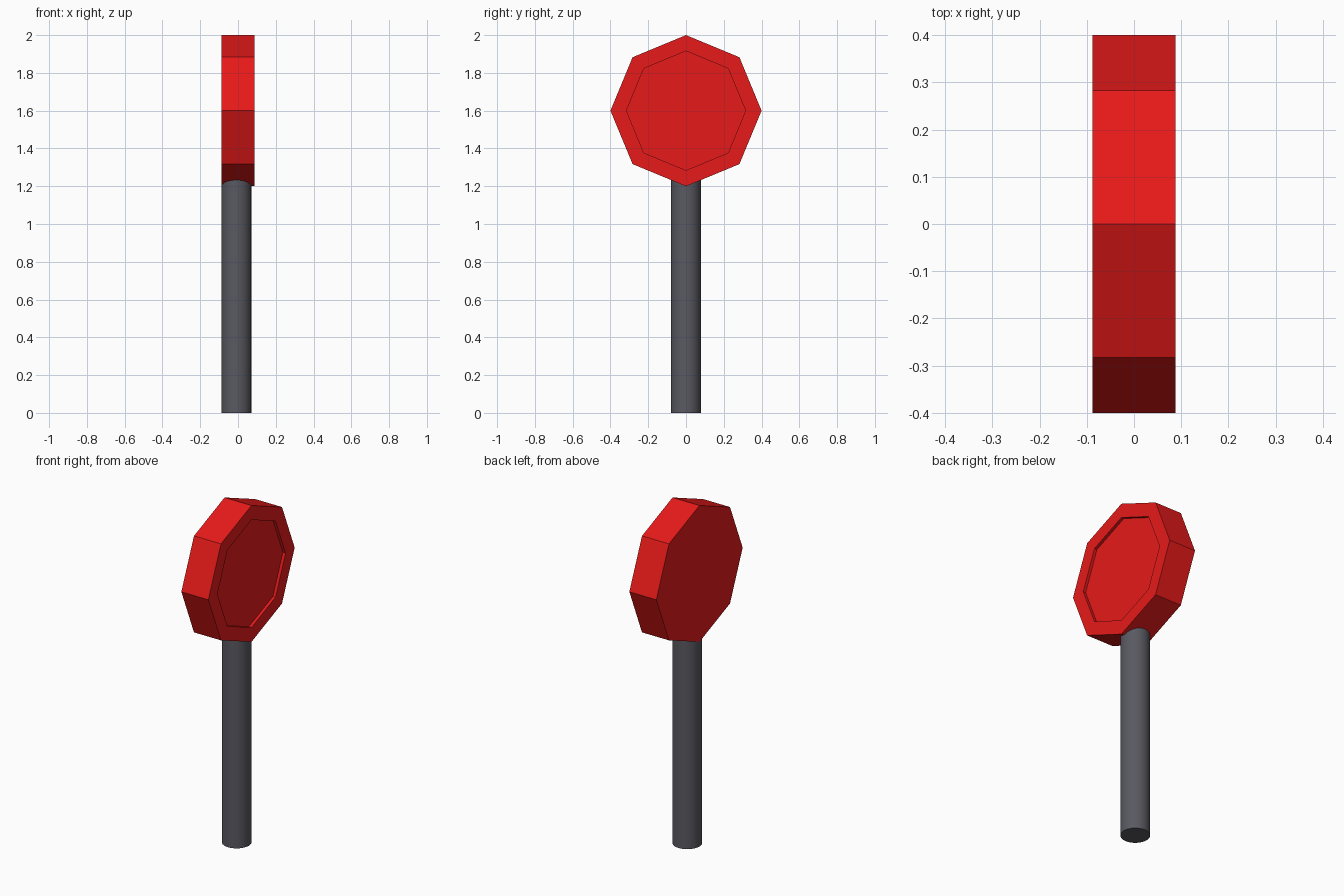
import bpy, bmesh
from math import pi, radians
from mathutils import Matrix

if "Cube" in bpy.data.objects:
    bpy.data.objects.remove(bpy.data.objects["Cube"])

HALF_T = 0.0875   # half thickness of the sign
POLE_R = 0.079


def paint(obj, name, color):
    mat = bpy.data.materials.new(name)
    mat.diffuse_color = color
    mat.use_nodes = True
    mat.node_tree.nodes["Principled BSDF"].inputs["Base Color"].default_value = mat.diffuse_color
    obj.data.materials.append(mat)


# Octagonal sign plate: point up, with a shallow recessed panel on +x
bm = bmesh.new()
bmesh.ops.create_cone(bm, cap_ends=True, segments=8, radius1=0.4, radius2=0.4,
                      depth=2 * HALF_T, matrix=Matrix.Rotation(pi / 2, 4, 'Y'))
bm.normal_update()
face = max(bm.faces, key=lambda f: f.normal.x)
bmesh.ops.inset_region(bm, faces=[face], thickness=0.078, use_even_offset=True)
panel = bmesh.ops.extrude_discrete_faces(bm, faces=[face])["faces"][0]
bmesh.ops.translate(bm, verts=panel.verts, vec=(-0.017, 0, 0))
bmesh.ops.recalc_face_normals(bm, faces=bm.faces)
mesh = bpy.data.meshes.new("sign_plate")
bm.to_mesh(mesh)
bm.free()
plate = bpy.data.objects.new("sign_plate", mesh)
bpy.context.collection.objects.link(plate)
plate.location.z = 1.6
paint(plate, "red", (0.8, 0.01, 0.01, 1))

# Round post, flush with the back of the plate and ending just inside it
top = 1.25
bpy.ops.mesh.primitive_cylinder_add(vertices=32, radius=POLE_R, depth=top,
                                    location=(POLE_R - HALF_T, 0, top / 2))
post = bpy.context.object
post.name = "post"
bpy.ops.object.shade_smooth_by_angle(angle=radians(30))
paint(post, "dark_grey", (0.1, 0.1, 0.12, 1))
